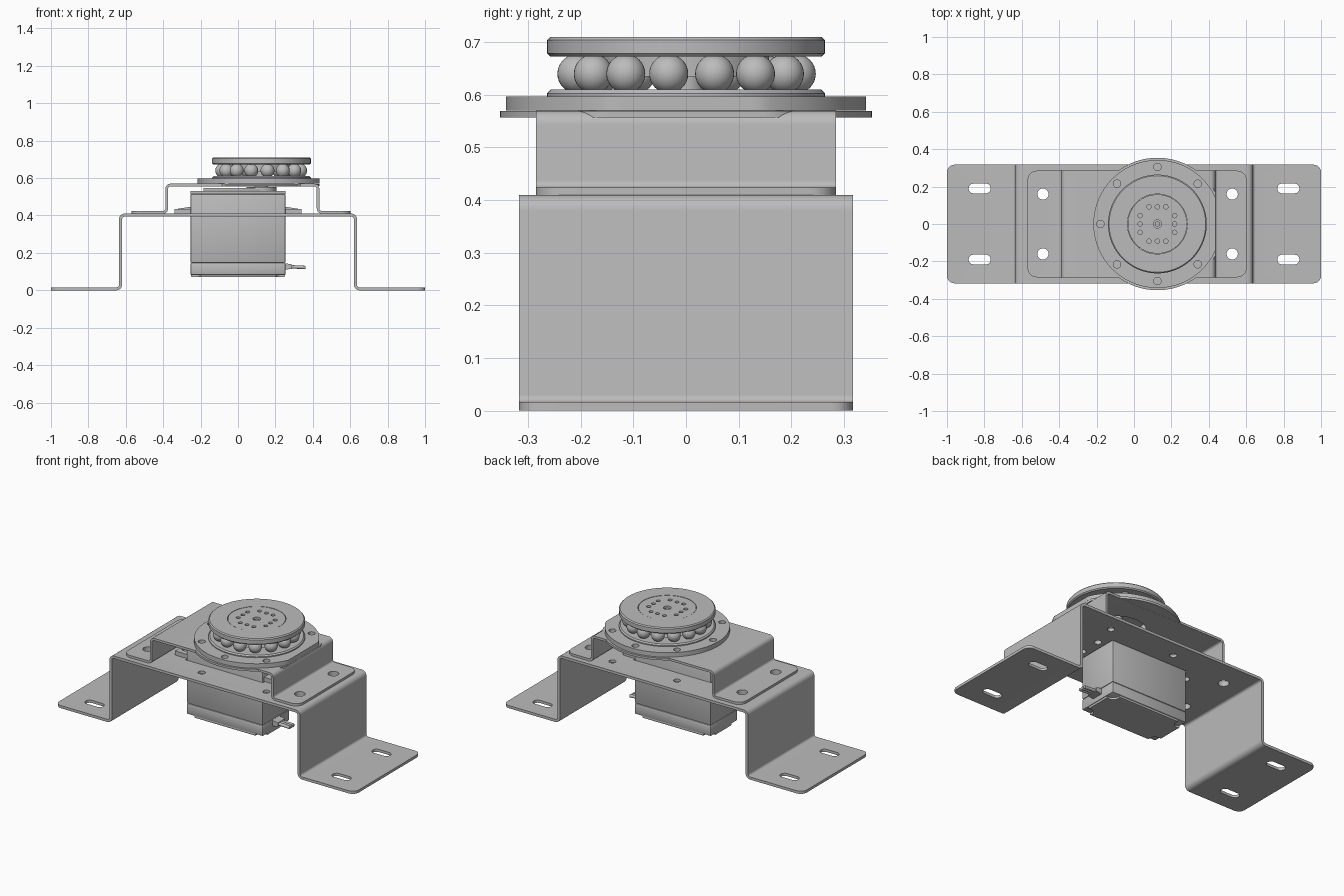
import bpy, bmesh
from math import sin, cos, pi, radians
from mathutils import Matrix, Vector

old = bpy.data.objects.get("Cube")
if old:
    bpy.data.objects.remove(old)

steel = bpy.data.materials.new("plain grey")
steel.use_nodes = True
GREY = (0.5, 0.5, 0.5, 1)
steel.diffuse_color = GREY
steel.node_tree.nodes["Principled BSDF"].inputs["Base Color"].default_value = GREY

AXIS_X = 0.125   # turntable axis
HALF_LOWER, HALF_UPPER = 0.317, 0.285


def finish(name, bm):
    bmesh.ops.recalc_face_normals(bm, faces=bm.faces)
    me = bpy.data.meshes.new(name)
    bm.to_mesh(me)
    bm.free()
    me.materials.append(steel)
    me.polygons.foreach_set("use_smooth", [True] * len(me.polygons))
    me.set_sharp_from_angle(angle=radians(30))
    ob = bpy.data.objects.new(name, me)
    bpy.context.scene.collection.objects.link(ob)
    return ob


def prism(bm, outline, z0, z1):
    face = bm.faces.new([bm.verts.new((x, y, z0)) for x, y in outline])
    new = bmesh.ops.extrude_face_region(bm, geom=[face])["geom"]
    bmesh.ops.translate(bm, vec=(0, 0, z1 - z0),
                        verts=[g for g in new if isinstance(g, bmesh.types.BMVert)])


def stadium(x, y, r, half=0, n=32):
    pts = []
    for i in range(n):
        a = 2 * pi * (i + 0.5) / n
        pts.append((x + r * cos(a) + (half if cos(a) > 0 else -half), y + r * sin(a)))
    return pts


def rect(hx, hy):
    return [(-hx, -hy), (hx, -hy), (hx, hy), (-hx, hy)]


def cut(ob, shapes, z0, z1):
    """Remove a set of separate upright prisms from an object."""
    bm = bmesh.new()
    for s in shapes:
        prism(bm, s, z0, z1)
    cutter = finish("cutter", bm)
    cutter.hide_render = True
    mod = ob.modifiers.new("holes", 'BOOLEAN')
    mod.operation, mod.solver, mod.object = 'DIFFERENCE', 'EXACT', cutter
    dg = bpy.context.evaluated_depsgraph_get()
    me = bpy.data.meshes.new_from_object(ob.evaluated_get(dg))
    ob.modifiers.clear()
    ob.data = me
    me.set_sharp_from_angle(angle=radians(30))
    bpy.data.objects.remove(cutter)


def box(name, x, y, z, bevel=0.0):
    bm = bmesh.new()
    prism(bm, [(x[0], y[0]), (x[1], y[0]), (x[1], y[1]), (x[0], y[1])], z[0], z[1])
    if bevel:
        bmesh.ops.bevel(bm, geom=bm.edges[:], offset=bevel, segments=2,
                        profile=0.5, affect='EDGES')
    return finish(name, bm)


def lathe(name, profile, steps=96):
    bm = bmesh.new()
    vs = [bm.verts.new((AXIS_X + r, 0, z)) for r, z in profile]
    es = [bm.edges.new((vs[i], vs[(i + 1) % len(vs)])) for i in range(len(vs))]
    bmesh.ops.spin(bm, geom=vs + es, cent=(AXIS_X, 0, 0), axis=(0, 0, 1),
                   angle=2 * pi, steps=steps)
    bmesh.ops.remove_doubles(bm, verts=bm.verts, dist=1e-5)
    return finish(name, bm)


def hat_bracket(name, path, t, half_w, bend, corner):
    """Bent sheet: a centre line with rounded bends, thickened and made wide."""
    p = [Vector(q) for q in path]
    line = [(p[0], (p[1] - p[0]).normalized())]
    for a, b, c in zip(p, p[1:], p[2:]):
        d0, d1 = (b - a).normalized(), (c - b).normalized()
        centre = b - d0 * bend + d1 * bend
        for i in range(7):
            u = i / 6 * pi / 2
            line.append((centre - d1 * bend * cos(u) + d0 * bend * sin(u),
                         d0 * cos(u) + d1 * sin(u)))
    line.append((p[-1], (p[-1] - p[-2]).normalized()))
    side = [q + Vector((-d.y, d.x)) * t / 2 for q, d in line]
    other = [q - Vector((-d.y, d.x)) * t / 2 for q, d in line]
    bm = bmesh.new()
    prism(bm, [tuple(v) for v in side + other[::-1]], -half_w, half_w)
    bmesh.ops.transform(bm, matrix=Matrix.Rotation(pi / 2, 4, 'X'), verts=bm.verts)
    ends = (p[0].x, p[-1].x)
    tips = [e for e in bm.edges
            if all(min(abs(v.co.x - x) for x in ends) < 1e-4 for v in e.verts)
            and abs(e.verts[0].co.y - e.verts[1].co.y) < 1e-4]
    bmesh.ops.bevel(bm, geom=tips, offset=corner, segments=6, profile=0.5, affect='EDGES')
    return finish(name, bm)


# Hole patterns
bolts = [stadium(x, y, 0.03) for x in (-0.487, 0.525) for y in (-0.16, 0.16)]
ring_holes = [stadium(AXIS_X + 0.305 * cos(k * pi / 4), 0.305 * sin(k * pi / 4), 0.02, n=20)
              for k in range(1, 8)]
ear_holes = [stadium(x, y, 0.02, n=20) for x in (-0.305, 0.305) for y in (-0.065, 0.065)]

# Lower bracket with feet, slots and motor opening
lower = hat_bracket("lower_bracket", [(-1, 0.008), (-0.628, 0.008), (-0.628, 0.402),
                    (0.628, 0.402), (0.628, 0.008), (1, 0.008)], 0.016, HALF_LOWER, 0.022, 0.04)
cut(lower, [stadium(x, y, 0.026, 0.033) for x in (-0.825, 0.825) for y in (-0.19, 0.19)],
    -0.1, 0.1)
cut(lower, bolts + ear_holes + ring_holes[0::2] + [rect(0.26, 0.133)], 0.3, 0.5)

# Upper bracket with round shoulders under the turntable
upper = hat_bracket("upper_bracket", [(-0.569, 0.417), (-0.381, 0.417), (-0.381, 0.563),
                    (0.428, 0.563), (0.428, 0.417), (0.602, 0.417)], 0.014, HALF_UPPER, 0.02, 0.05)
cut(upper, bolts, 0.3, 0.5)
cut(upper, [stadium(AXIS_X, 0, 0.165, n=64)], 0.5, 0.7)


def trimmed_disc(name, r, z0, z1, holes):
    bm = bmesh.new()
    prism(bm, [(min(x, 0.436), y) for x, y in stadium(AXIS_X, 0, r, n=96)], z0, z1)
    ob = finish(name, bm)
    cut(ob, holes, z0 - 0.1, z1 + 0.1)
    return ob


bore = stadium(AXIS_X, 0, 0.165, n=64)
trimmed_disc("bracket_shoulders", 0.354, 0.5565, 0.5695, [bore])
trimmed_disc("mounting_disc", 0.342, 0.57, 0.597, ring_holes + [bore])

# Ball bearing
lathe("lower_race", [(0.165, 0.597), (0.264, 0.597), (0.264, 0.603), (0.257, 0.61), (0.165, 0.61)])
lathe("upper_race", [(0.16, 0.673), (0.258, 0.673), (0.264, 0.679), (0.264, 0.704),
                     (0.258, 0.71), (0.16, 0.71)])
bm = bmesh.new()
for k in range(15):
    a = radians(15 + 24 * k)
    bmesh.ops.create_uvsphere(bm, u_segments=32, v_segments=16, radius=0.037, matrix=
                              Matrix.Translation((AXIS_X + 0.21 * cos(a), 0.21 * sin(a), 0.64)))
finish("bearing_balls", bm)

# Centre hub with its screw pattern
bm = bmesh.new()
prism(bm, stadium(AXIS_X, 0, 0.158, n=96), 0.635, 0.709)
hub = finish("centre_hub", bm)
grid = []
for s in (-1, 1):
    for k in (-1, 0, 1):
        grid += [stadium(AXIS_X + 0.045 * k, 0.092 * s, 0.012, n=16),
                 stadium(AXIS_X + 0.092 * s, 0.045 * k, 0.012, n=16)]
cut(hub, grid + [stadium(AXIS_X, 0, 0.022, n=24)], 0.66, 0.8)
lathe("hub_screw", [(0, 0.66), (0.014, 0.66), (0.014, 0.7), (0, 0.7)], 24)

# Motor: case, lid, base, gear boss, shaft and horn
WIDE, DEEP = (-0.254, 0.254), (-0.127, 0.127)
box("motor_case", WIDE, DEEP, (0.147, 0.515), 0.006)
box("motor_lid", WIDE, DEEP, (0.515, 0.532), 0.004)
case_base = box("motor_base", WIDE, DEEP, (0.082, 0.147), 0.006)
foot = box("motor_foot", (-0.25, 0.25), (-0.123, 0.123), (0.07, 0.085), 0.003)
cut(foot, [stadium(x, y, 0.035, n=24) for x in (-0.235, 0.235) for y in (-0.108, 0.108)], 0, 0.2)
box("gear_boss", (-0.185, AXIS_X), (-0.08, 0.08), (0.53, 0.548), 0.004)
lathe("shaft_boss", [(0, 0.53), (0.08, 0.53), (0.08, 0.552), (0, 0.552)], 48)
lathe("output_shaft", [(0, 0.55), (0.036, 0.55), (0.036, 0.64), (0, 0.64)], 32)
lathe("motor_horn", [(0, 0.554), (0.1, 0.554), (0.1, 0.566), (0, 0.566)], 48)

# Motor ears with stiffening ribs
for side, s in (("right", -1), ("left", 1)):
    xs = sorted((s * 0.25, s * 0.34))
    ear = box(side + "_motor_ear", xs, (-0.115, 0.115), (0.41, 0.435))
    cut(ear, ear_holes, 0.3, 0.5)
    bm = bmesh.new()
    prism(bm, [(s * 0.25, 0.43), (s * 0.335, 0.434), (s * 0.25, 0.447)], -0.008, 0.008)
    bmesh.ops.transform(bm, matrix=Matrix.Rotation(pi / 2, 4, 'X'), verts=bm.verts)
    finish(side + "_ear_rib", bm)

# Cable: tapered boot and three wires
bm = bmesh.new()
prism(bm, [(0.25, 0.11), (0.29, 0.115), (0.29, 0.138), (0.25, 0.145)], -0.035, 0.035)
bmesh.ops.transform(bm, matrix=Matrix.Rotation(pi / 2, 4, 'X'), verts=bm.verts)
finish("cable_boot", bm)
bm = bmesh.new()
for k in (-1, 0, 1):
    m = Matrix.Translation((0.32, 0.018 * k, 0.124)) @ Matrix.Rotation(pi / 2 + 0.05, 4, 'Y')
    bmesh.ops.create_cone(bm, cap_ends=True, segments=16, radius1=0.009, radius2=0.009,
                          depth=0.08, matrix=m)
finish("cable_wires", bm)
